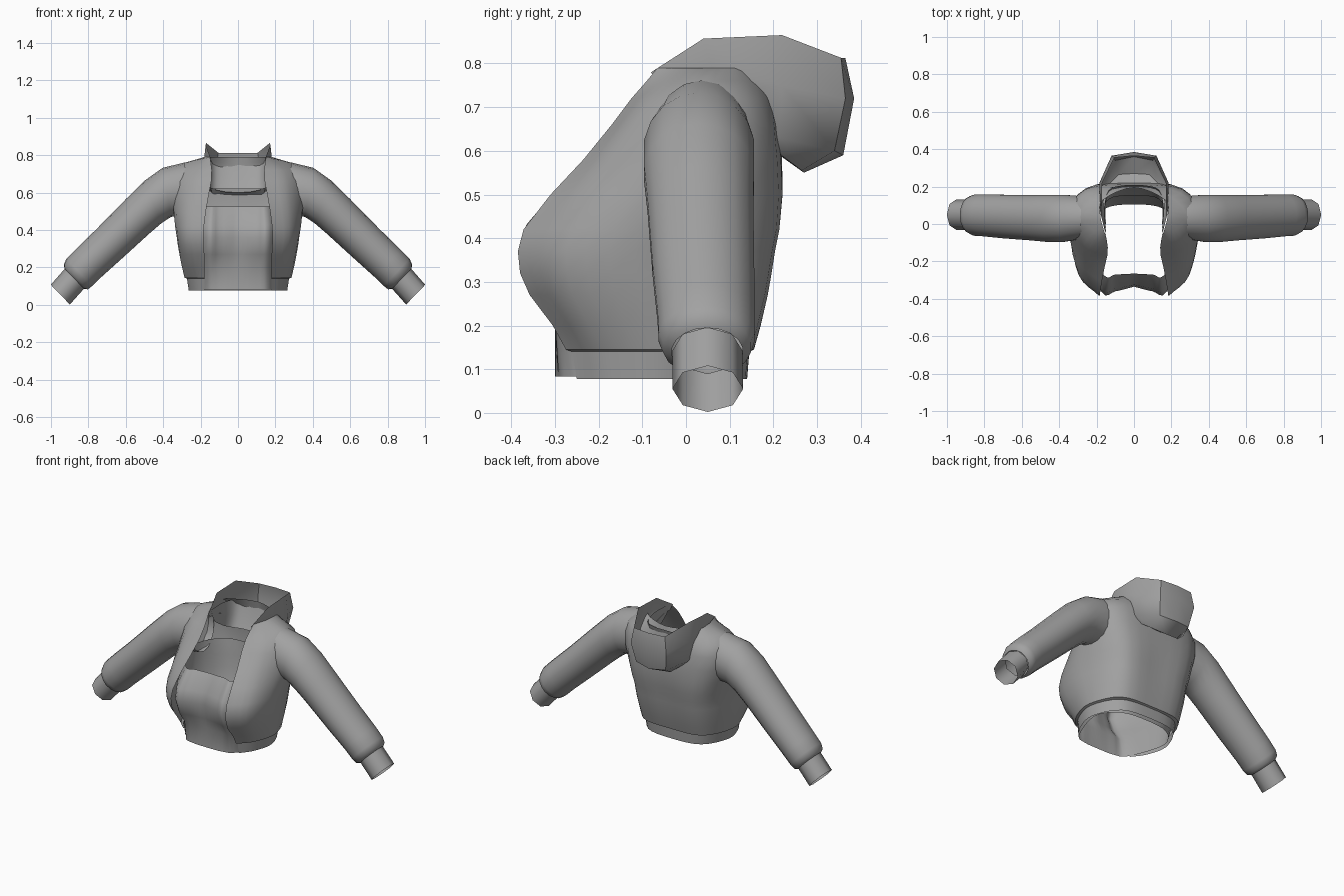
import bpy, bmesh, math
from mathutils import Vector

grey = bpy.data.materials.new("grey_cloth")
grey.diffuse_color = (0.36, 0.36, 0.36, 1)


def loft(name, rows, closed=False, angle=50):
    """Skin a list of equally long point rows."""
    bm = bmesh.new()
    vs = [[bm.verts.new(p) for p in r] for r in rows]
    n = len(rows[0])
    for a, b in zip(vs, vs[1:]):
        for i in range(n if closed else n - 1):
            j = (i + 1) % n
            bm.faces.new((a[i], a[j], b[j], b[i]))
    bmesh.ops.remove_doubles(bm, verts=bm.verts, dist=0.0005)
    bmesh.ops.recalc_face_normals(bm, faces=bm.faces)
    me = bpy.data.meshes.new(name)
    bm.to_mesh(me)
    bm.free()
    me.materials.append(grey)
    ob = bpy.data.objects.new(name, me)
    bpy.context.collection.objects.link(ob)
    bpy.ops.object.select_all(action='DESELECT')
    ob.select_set(True)
    bpy.context.view_layer.objects.active = ob
    bpy.ops.object.shade_smooth_by_angle(angle=math.radians(angle))
    return ob


def spline(pts, steps=4):
    """Catmull-Rom curve through the points."""
    p = [Vector(q) for q in pts]
    p = [p[0] * 2 - p[1]] + p + [p[-1] * 2 - p[-2]]
    out = []
    for a, b, c, d in zip(p, p[1:], p[2:], p[3:]):
        for k in range(steps):
            t = k / steps
            out.append(0.5 * (2 * b + (c - a) * t + (2 * a - 5 * b + 4 * c - d) * t * t
                              + (3 * b - a - 3 * c + d) * t ** 3))
    return out + [p[-2]]


def flip(p):
    return Vector((-p[0], p[1], p[2]))


def mirrored(half):
    """Half row ending on the centre line -> full row."""
    half = [Vector(p) for p in half]
    return half + [flip(p) for p in reversed(half[:-1])]


def ring(z, *xy, lift=0.0):
    """Horizontal half section that ends at the back centre, made whole.
    A flat end tangent keeps the centre back smooth."""
    pts = [(x, y, z) for x, y in xy]
    tail = (-pts[-2][0], pts[-2][1], z)
    half = spline(pts + [tail])[:-4]
    return mirrored(half)


# Jacket body, open at the front, from hem to neckline
body = [
    ring(.145, (.18, -.275), (.25, -.19), (.285, -.04), (.20, .13), (0, .155)),
    ring(.20, (.18, -.305), (.265, -.22), (.297, -.04), (.205, .145), (0, .17)),
    ring(.27, (.18, -.358), (.28, -.26), (.31, -.05), (.215, .16), (0, .185)),
    ring(.32, (.183, -.38), (.29, -.272), (.318, -.055), (.22, .168), (0, .193)),
    ring(.37, (.185, -.385), (.295, -.275), (.325, -.06), (.225, .175), (0, .20)),
    ring(.42, (.182, -.372), (.295, -.26), (.335, -.05), (.235, .185), (0, .21)),
    ring(.50, (.172, -.31), (.29, -.215), (.345, -.03), (.25, .19), (0, .22)),
    ring(.58, (.158, -.235), (.28, -.165), (.36, .02), (.26, .19), (0, .22)),
    ring(.66, (.143, -.17), (.27, -.12), (.36, .03), (.26, .185), (0, .21)),
    ring(.72, (.14, -.125), (.25, -.08), (.33, .04), (.25, .165), (0, .205)),
    ring(.76, (.145, -.09), (.21, -.04), (.285, .04), (.20, .14), (0, .20)),
    ring(.79, (.15, -.065), (.165, -.02), (.18, .05), (.165, .13), (0, .195)),
]
loft("jacket_body", body)

# Narrower hem band, tucked under the body
hem = [
    ring(.078, (.18, -.25), (.235, -.17), (.262, -.04), (.18, .11), (0, .14)),
    ring(.14, (.18, -.26), (.24, -.18), (.272, -.04), (.19, .115), (0, .145)),
    body[0],
]
loft("jacket_hem", hem)

# Tube top worn under the jacket
top = [
    ring(.083, (0, -.30), (.1, -.295), (.175, -.255), (.245, -.04), (.16, .08), (0, .105)),
    ring(.20, (0, -.30), (.1, -.295), (.175, -.275), (.27, -.04), (.18, .11), (0, .14)),
    ring(.27, (0, -.32), (.1, -.335), (.175, -.325), (.285, -.05), (.19, .13), (0, .155)),
    ring(.36, (0, -.335), (.1, -.36), (.175, -.36), (.30, -.06), (.20, .145), (0, .17)),
    ring(.43, (0, -.325), (.1, -.345), (.175, -.345), (.305, -.05), (.20, .15), (0, .18)),
    ring(.525, (0, -.265), (.1, -.27), (.165, -.27), (.30, -.04), (.21, .16), (0, .185)),
]
loft("tube_top", top)

# Hood hanging behind the neck: rim, belly, underside, seam
hood = [
    [(.145, -.08, .78), (.173, .04, .857), (.17, .22, .865), (.105, .355, .813), (0, .365, .812)],
    [(.15, -.06, .75), (.18, .06, .79), (.185, .22, .75), (.12, .365, .72), (0, .385, .72)],
    [(.155, -.02, .75), (.175, .11, .74), (.17, .215, .63), (.10, .34, .60), (0, .36, .59)],
    [(.155, 0, .75), (.165, .12, .71), (.14, .205, .60), (.08, .265, .555), (0, .27, .55)],
    [(.15, 0, .75), (.155, .12, .71), (.12, .195, .615), (.07, .20, .605), (0, .20, .60)],
]
loft("hood", [mirrored(r) for r in hood])

# Inner neck lining between collar and back
lining = [
    [(.15, -.05, .79), (.16, .08, .785), (.135, .18, .775), (.07, .205, .77), (0, .208, .77)],
    [(.15, -.03, .74), (.155, .09, .71), (.13, .16, .69), (.07, .18, .685), (0, .183, .685)],
    [(.16, 0, .70), (.16, .09, .64), (.13, .135, .62), (.07, .15, .62), (0, .152, .62)],
]
loft("neck_lining", [mirrored(spline(r, 3)) for r in lining])


def tube(sections, side, count):
    """Sections: centre x, z, tilt of the section, radius in xz, centre y, radius in y."""
    rows = []
    for cx, cz, tilt, r, cy, ry in sections:
        a = math.radians(tilt)
        row = []
        for k in range(count):
            t = 2 * math.pi * k / count
            d = r * math.cos(t)
            row.append((side * (cx + d * math.sin(a)), cy + ry * math.sin(t), cz + d * math.cos(a)))
        rows.append(row)
    return rows


sleeve = [
    (.27, .62, 6, .142, .035, .115),
    (.38, .602, 10, .133, .03, .128),
    (.455, .55, 22, .122, .03, .128),
    (.535, .475, 36, .111, .033, .123),
    (.69, .325, 43, .104, .04, .118),
    (.80, .222, 44, .101, .046, .113),
    (.848, .174, 44, .100, .047, .111),
    (.867, .15, 44, .093, .048, .102),
    (.875, .14, 44, .076, .049, .082),
]
cuff = [
    (.872, .143, 44, .074, .049, .08),
    (.95, .055, 44, .0735, .05, .081),
]
for side, label in ((1, "left"), (-1, "right")):
    loft(label + "_sleeve", tube(sleeve, side, 18), closed=True)
    loft(label + "_cuff", tube(cuff, side, 8), closed=True)
